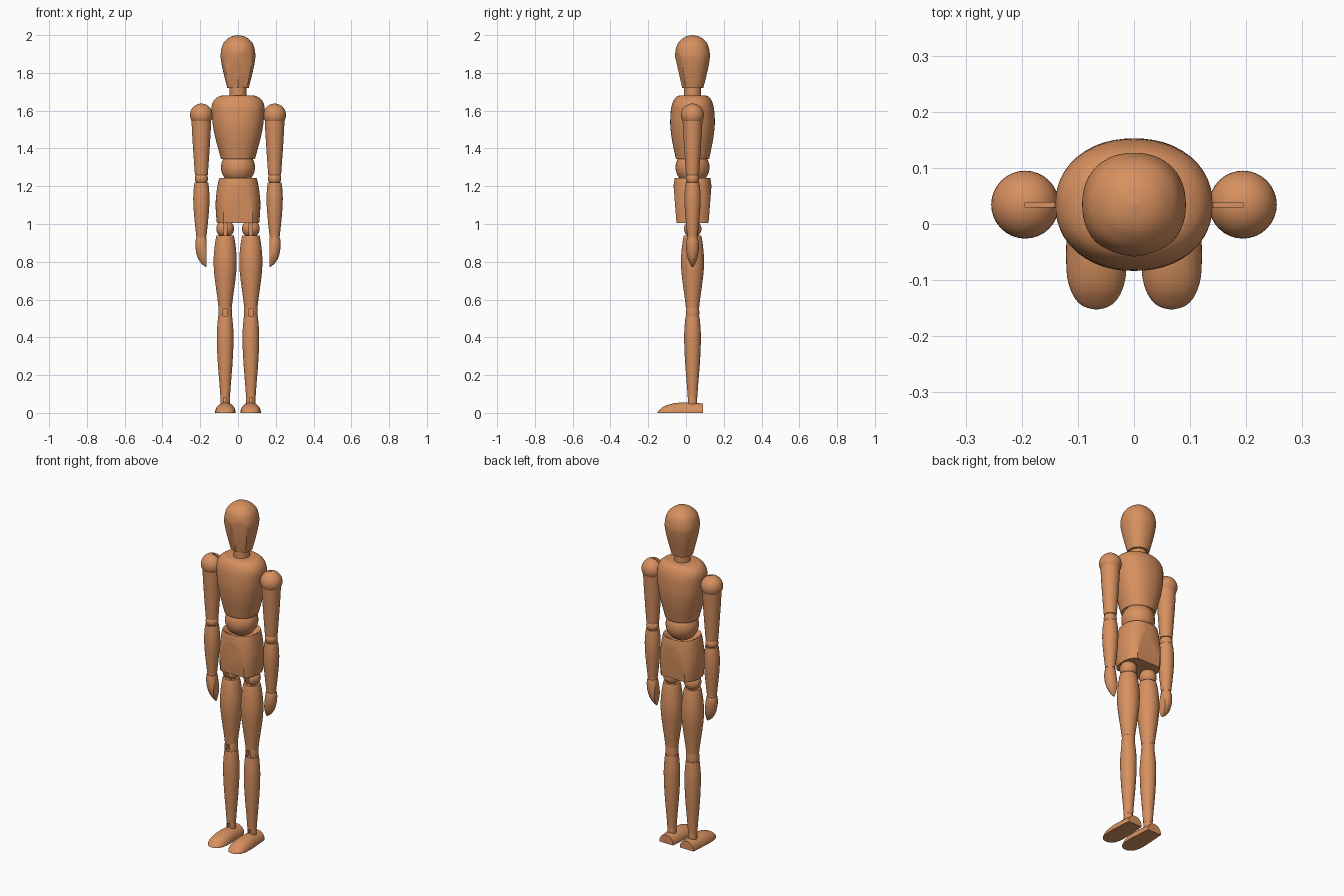
import bpy, bmesh
from math import sin, cos, pi, radians
from mathutils import Vector

if "Cube" in bpy.data.objects:
    bpy.data.objects.remove(bpy.data.objects["Cube"])

CY = 0.0345          # y of the body axis
SHARP = radians(32)

wood = bpy.data.materials.new("warm_wood")
wood.diffuse_color = (0.68, 0.28, 0.115, 1)
wood.use_nodes = True
wood.node_tree.nodes["Principled BSDF"].inputs["Base Color"].default_value = wood.diffuse_color


def smooth(rows, steps=4):
    """Catmull-Rom through rows of numbers."""
    out = []
    for i in range(len(rows) - 1):
        a, b, c, d = (rows[max(0, min(len(rows) - 1, i + k))] for k in (-1, 0, 1, 2))
        for s in range(steps):
            t = s / steps
            out.append([0.5 * (2 * q + (r - p) * t + (2 * p - 5 * q + 4 * r - u) * t * t
                        + (3 * q - p - 3 * r + u) * t ** 3) for p, q, r, u in zip(a, b, c, d)])
    return out + [list(rows[-1])]


def oval(z, cx, rx, ry, n=2.0, count=48):
    ring = []
    for i in range(count):
        a = 2 * pi * i / count
        c, s = cos(a), sin(a)
        f = (abs(c) ** n + abs(s) ** n) ** (-1 / n)
        ring.append((cx + rx * f * c, CY + ry * f * s, z))
    return ring


def loft(name, rings, cuts=(), mirror=False, slot=None):
    """Skin rings, slice flats, then optionally cut a hinge slot and mirror."""
    bm = bmesh.new()
    loops = [[bm.verts.new(p) for p in r] for r in rings]
    for a, b in zip(loops, loops[1:]):
        for i in range(len(a)):
            j = (i + 1) % len(a)
            bm.faces.new((a[i], a[j], b[j], b[i]))
    bm.faces.new(loops[0][::-1])
    bm.faces.new(loops[-1])
    for co, no in cuts:
        res = bmesh.ops.bisect_plane(bm, geom=bm.verts[:] + bm.edges[:] + bm.faces[:], dist=1e-6,
                                     plane_co=co, plane_no=Vector(no).normalized(), clear_outer=True)
        edges = [e for e in res["geom_cut"] if isinstance(e, bmesh.types.BMEdge) and e.is_boundary]
        if edges:
            bmesh.ops.edgeloop_fill(bm, edges=edges)
    bmesh.ops.recalc_face_normals(bm, faces=bm.faces)
    for f in bm.faces:
        f.smooth = True
    for e in bm.edges:
        e.smooth = len(e.link_faces) == 2 and e.calc_face_angle(0) < SHARP
    me = bpy.data.meshes.new(name)
    bm.to_mesh(me)
    bm.free()
    me.materials.append(wood)
    ob = bpy.data.objects.new(name, me)
    bpy.context.collection.objects.link(ob)
    if slot:
        cutter = box(name + "_slot_cutter", *slot)
        mod = ob.modifiers.new("slot", "BOOLEAN")
        mod.operation, mod.solver, mod.object = "DIFFERENCE", "EXACT", cutter
    if mirror:
        mod = ob.modifiers.new("mirror", "MIRROR")
        mod.use_mirror_merge = False
    return ob


def box(name, lo, hi):
    bm = bmesh.new()
    bmesh.ops.create_cube(bm, size=1)
    for v in bm.verts:
        v.co = [l + (c + 0.5) * (h - l) for c, l, h in zip(v.co, lo, hi)]
    me = bpy.data.meshes.new(name)
    bm.to_mesh(me)
    bm.free()
    me.materials.append(wood)
    ob = bpy.data.objects.new(name, me)
    bpy.context.collection.objects.link(ob)
    ob.hide_render = True
    ob.hide_viewport = False
    ob.display_type = "WIRE"
    return ob


def turned(name, cx, rows, **kw):
    """Round limb from (z, radius) rows."""
    return loft(name, [oval(z, cx, r, r, count=32) for z, r in smooth(rows)], mirror=cx > 0, **kw)


def ball(name, cx, z, r, squash=1.0, **kw):
    rings = [oval(z - r * squash * cos(t), cx, r * sin(t), r * sin(t), count=32)
             for t in (pi * (i + 0.1) / 20.2 for i in range(21))]
    return loft(name, rings, mirror=cx > 0, **kw)


# head with two flat cheeks meeting in a ridge
head = [(1.72, .057), (1.8, .077), (1.86, .089), (1.9, .092), (1.95, .081),
        (1.98, .056), (1.994, .031), (2.0, .002)]
loft("head", [oval(z, 0, r, r, 2.2) for z, r in smooth(head)],
     cuts=[((0, -.045, 1.83), (k, -1, -.227)) for k in (.4, -.4)])
turned("neck", 0, [(1.66, .045), (1.74, .045)])

# chest, hollowed underneath for the waist ball
chest = [(1.345, .09, .088), (1.40, .105, .1), (1.46, .121, .111), (1.53, .134, .118),
         (1.6, .14, .115), (1.635, .137, .108), (1.66, .123, .097), (1.675, .102, .083), (1.68, .085, .07)]
loft("chest", [oval(1.38, 0, .06, .06, 2.2), oval(1.353, 0, .082, .08, 2.2)]
     + [oval(z, 0, a, b, 2.2) for z, a, b in smooth(chest)])
ball("waist", 0, 1.3, .09)

# pelvis with flat front and back, dished on top
pelvis = [(1.005, .112, .106), (1.06, .117, .107), (1.12, .118, .106), (1.18, .112, .102),
          (1.22, .105, .098), (1.243, .099, .094)]
loft("pelvis", [oval(z, 0, a, b, 2.4) for z, a, b in smooth(pelvis)]
     + [oval(1.236, 0, .088, .084, 2.2), oval(1.205, 0, .06, .06)],
     cuts=[((0, CY + s * .085, 1.005), (0, s, -.077)) for s in (1, -1)])

# arms
AX = .194
ball("shoulder", AX, 1.577, .0605, slot=((.12, CY - .004, 1.56), (AX, CY + .004, 1.66)))
turned("upper_arm", AX, [(1.26, .034), (1.3, .037), (1.4, .044), (1.5, .05), (1.57, .053)])
ball("elbow", AX, 1.24, .035)
turned("forearm", AX, [(.935, .027), (1.0, .034), (1.08, .041), (1.14, .043), (1.19, .04), (1.22, .036)])
ball("wrist", AX, .93, .026)

# hand with a flat palm facing inward
hand = [(.772, .167, .003, .003), (.79, .171, .022, .014), (.82, .178, .035, .026),
        (.86, .189, .034, .033), (.9, .194, .032, .033), (.925, .194, .028, .028)]
loft("hand", [oval(*row, count=32) for row in smooth(hand)],
     cuts=[((.166, 0, 0), (-1, 0, 0))], mirror=True)

# legs with slotted hinges facing forward
LX = .068


def slot_at(z0, z1, w):
    return ((LX - w, -.1, z0), (LX + w, CY - .01, z1))


ball("hip", LX, .975, .047, slot=slot_at(.9, 1.05, .01))
turned("thigh", LX, [(.557, .035), (.6, .04), (.68, .051), (.75, .059), (.81, .061),
                     (.87, .057), (.92, .05), (.94, .045)])
turned("knee", LX, [(.5, .034), (.53, .036), (.565, .034)], slot=slot_at(.512, .553, .012))
turned("calf", LX, [(.08, .025), (.15, .03), (.25, .038), (.34, .043), (.42, .044),
                    (.48, .04), (.51, .037)])
turned("ankle", LX, [(.04, .024), (.065, .025), (.09, .023)], slot=slot_at(.03, .079, .008))

# foot: domed top, flat sole, blunt heel
foot = [(-.152, .004, .002), (-.148, .02, .008), (-.138, .034, .018), (-.12, .045, .032),
        (-.095, .052, .043), (-.06, .054, .051), (-.02, .053, .055), (.04, .049, .053), (.09, .045, .05)]
loft("foot", [[(LX - .001 + w * cos(pi * i / 24), y, h * sin(pi * i / 24) ** .9 if 0 < i < 24 else 0)
               for i in range(25)] for y, w, h in smooth(foot)], mirror=True)
